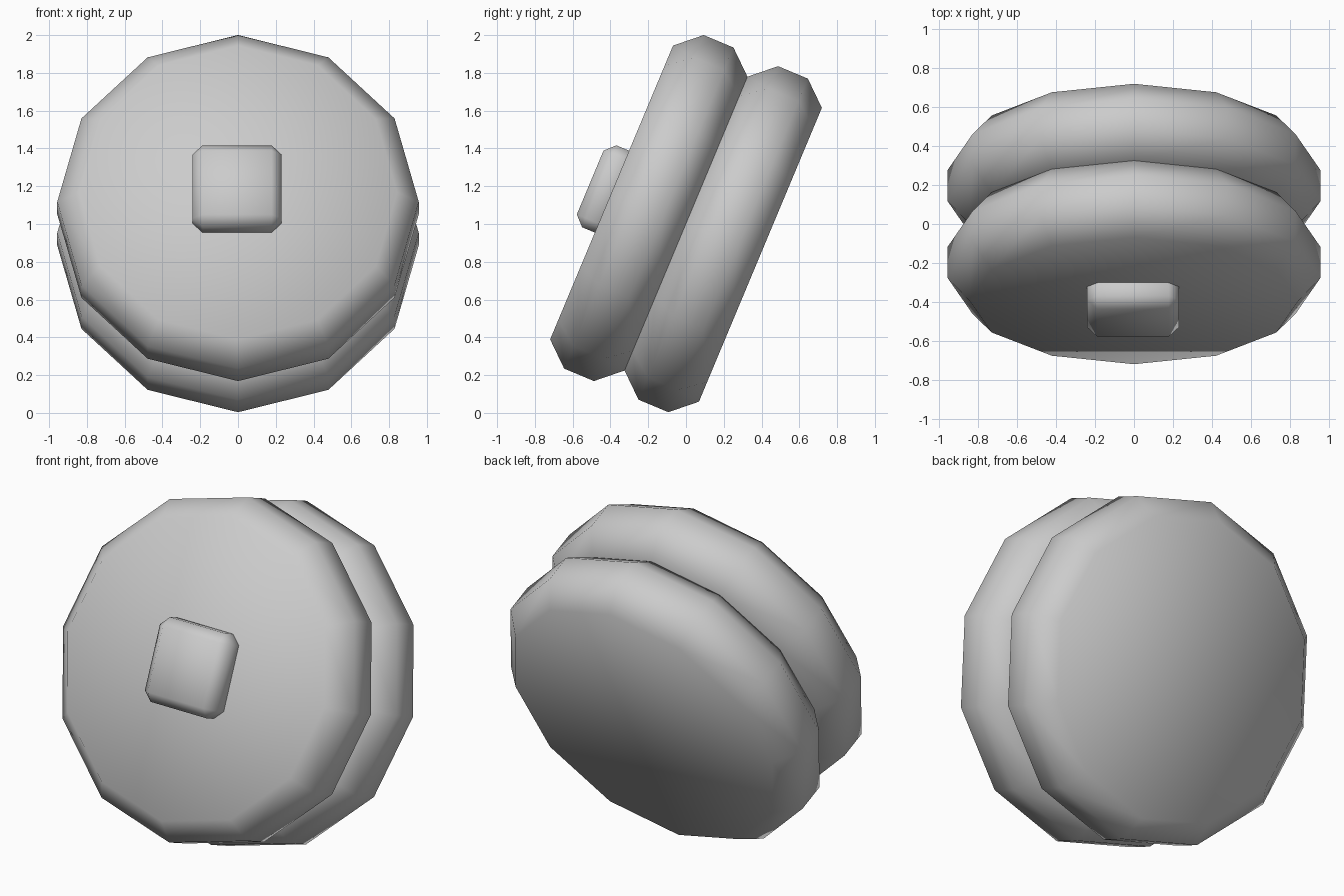
import bpy, bmesh
from math import radians, sin, cos, tau
from mathutils import Matrix

if "Cube" in bpy.data.objects:
    bpy.data.objects.remove(bpy.data.objects["Cube"])

# Shared tilted frame: local z is the disc axis, pointing to the front
TILT = Matrix.Translation((0, 0, 1.002)) @ Matrix.Rotation(radians(67.3), 4, 'X')
SIDES = 12
T = 0.427  # thickness of each disc


def finish(bm, name):
    bmesh.ops.recalc_face_normals(bm, faces=bm.faces)
    for f in bm.faces:
        f.smooth = True
    me = bpy.data.meshes.new(name)
    bm.to_mesh(me)
    bm.free()
    ob = bpy.data.objects.new(name, me)
    ob.matrix_world = TILT
    bpy.context.collection.objects.link(ob)
    return ob


def disc(name, z0):
    # Twelve-sided disc with a chamfered rim
    profile = [(0.843, 0), (0.957, 0.128), (0.957, T - 0.128), (0.843, T)]
    bm = bmesh.new()
    rings = [[bm.verts.new((r * cos(tau * i / SIDES), r * sin(tau * i / SIDES), z0 + z))
              for i in range(SIDES)] for r, z in profile]
    for a, b in zip(rings, rings[1:]):
        for i in range(SIDES):
            j = (i + 1) % SIDES
            bm.faces.new((a[i], a[j], b[j], b[i]))
    bm.faces.new(rings[0][::-1])
    bm.faces.new(rings[-1])
    return finish(bm, name)


# Two stacked discs
disc("front_disc", 0)
disc("back_disc", -T)

# Square button with bevelled edges, partly sunk into the front disc
bm = bmesh.new()
bmesh.ops.create_cube(bm, size=1, matrix=Matrix.Translation((-0.005, 0.005, 0.45))
                      @ Matrix.Diagonal((0.47, 0.47, 0.204, 1)))
bmesh.ops.bevel(bm, geom=bm.edges[:], offset=0.052, segments=1, affect='EDGES')
finish(bm, "front_button")
